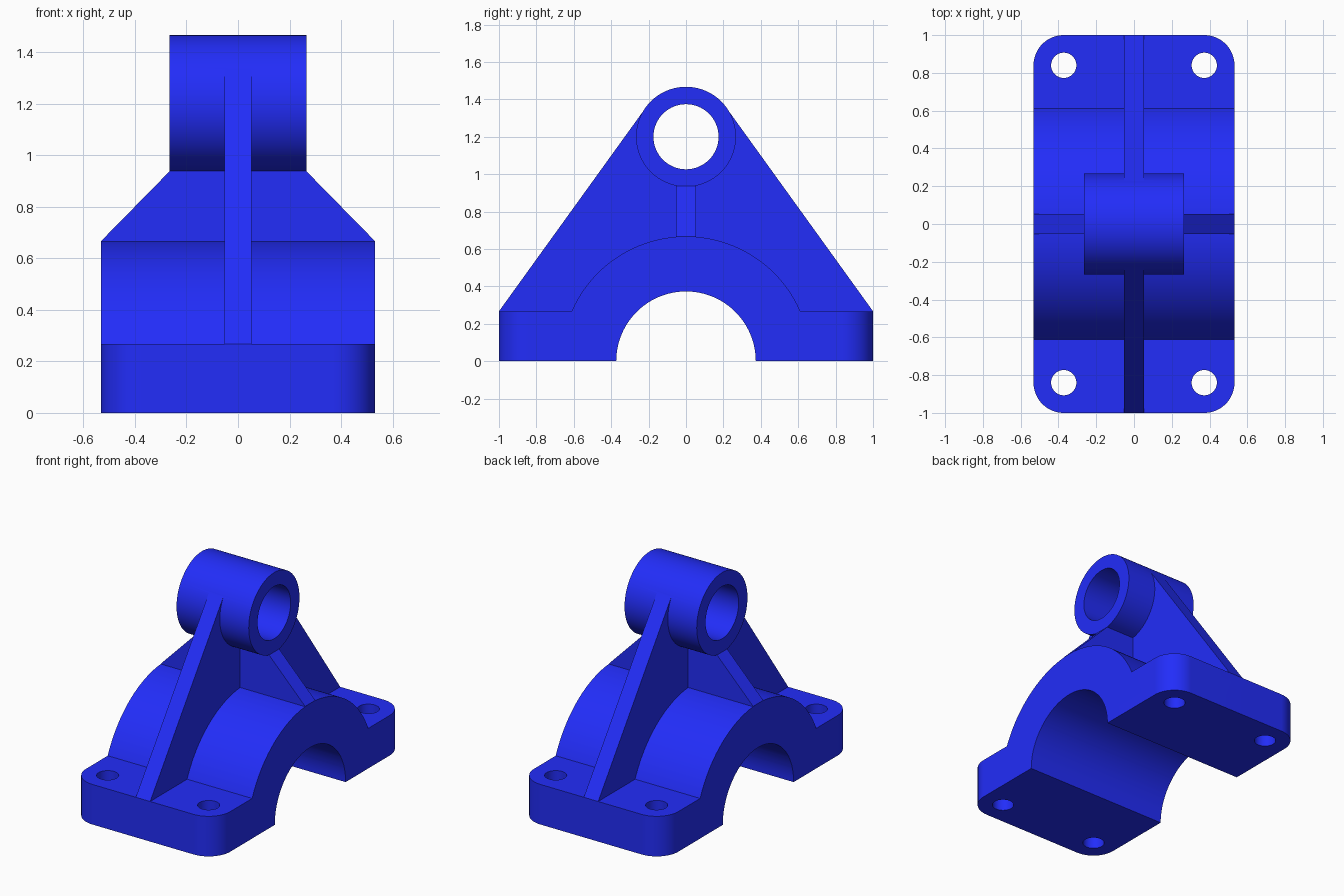
import bpy, bmesh
from math import pi, sin, cos, acos, atan2, hypot, sqrt

if "Cube" in bpy.data.objects:
    bpy.data.objects.remove(bpy.data.objects["Cube"])

W, L, BASE_H = 0.532, 1.0, 0.267     # half width, half length, base thickness
BOSS_Z, BOSS_R, BOSS_BORE, BOSS_W = 1.2, 0.267, 0.174, 0.266
SADDLE_R, SADDLE_BORE = 0.667, 0.373
RIB = 0.053                           # half thickness of the ribs

blue = bpy.data.materials.new("blue")
blue.diffuse_color = (0.016, 0.026, 0.95, 1)
blue.use_nodes = True
blue.node_tree.nodes["Principled BSDF"].inputs["Base Color"].default_value = blue.diffuse_color


def prism(name, pts, axis, lo, hi):
    """Extrude a 2D profile along an axis (x: pts are yz, y: xz, z: xy)."""
    place = {"x": lambda a, b, t: (t, a, b),
             "y": lambda a, b, t: (a, t, b),
             "z": lambda a, b, t: (a, b, t)}[axis]
    bm = bmesh.new()
    ends = [[bm.verts.new(place(a, b, t)) for a, b in pts] for t in (lo, hi)]
    for ring in ends:
        bm.faces.new(ring)
    n = len(pts)
    for i in range(n):
        j = (i + 1) % n
        bm.faces.new((ends[0][i], ends[0][j], ends[1][j], ends[1][i]))
    bmesh.ops.recalc_face_normals(bm, faces=bm.faces)
    me = bpy.data.meshes.new(name)
    bm.to_mesh(me)
    bm.free()
    ob = bpy.data.objects.new(name, me)
    bpy.context.collection.objects.link(ob)
    me.materials.append(blue)
    return ob


def arc(cx, cy, r, a0, a1, n):
    return [(cx + r * cos(a0 + (a1 - a0) * i / n),
             cy + r * sin(a0 + (a1 - a0) * i / n)) for i in range(n + 1)]


def circle(cx, cy, r, n=96):
    return arc(cx, cy, r, 0, 2 * pi, n)[:-1]


def boolean(target, tool, operation):
    mod = target.modifiers.new("bool", "BOOLEAN")
    mod.operation, mod.object, mod.solver = operation, tool, "EXACT"
    bpy.context.view_layer.objects.active = target
    bpy.ops.object.modifier_apply(modifier=mod.name)
    bpy.data.objects.remove(tool, do_unlink=True)


# Base plate with rounded corners
R = 0.16
outline = []
for k, (sx, sy) in enumerate([(1, 1), (-1, 1), (-1, -1), (1, -1)]):
    outline += arc(sx * (W - R), sy * (L - R), R, k * pi / 2, (k + 1) * pi / 2, 16)
bracket = prism("bearing_bracket", outline, "z", 0, BASE_H)

# Arched saddle, sunk into the base
a = atan2(0.1, sqrt(SADDLE_R ** 2 - 0.01))
saddle = prism("saddle", arc(0, 0, SADDLE_R, a, pi - a, 80), "x", -W, W)

# Pivot boss
boss = prism("boss", circle(0, BOSS_Z, BOSS_R), "x", -BOSS_W, BOSS_W)

# Long rib, tangent to the boss (top pulled just inside it for a clean union)
dz = BASE_H - BOSS_Z
t = atan2(dz, L) + acos(BOSS_R / hypot(L, dz))
ty, tz = 0.995 * BOSS_R * cos(t), BOSS_Z + 0.995 * BOSS_R * sin(t)
long_rib = prism("long_rib", [(-L, BASE_H), (-0.9, 0.1), (0.9, 0.1), (L, BASE_H),
                              (ty, tz), (-ty, tz)], "x", -RIB, RIB)

# Cross rib between saddle and boss
half = [(0.5, 0.5), (W, 0.667), (BOSS_W - 0.001, 0.939), (0.25, 1.0)]
cross_rib = prism("cross_rib", half + [(-x, z) for x, z in reversed(half)],
                  "y", -RIB, RIB)

for part in (saddle, long_rib, cross_rib, boss):
    boolean(bracket, part, "UNION")

# Shaft bore, pivot bore and bolt holes
cutters = [prism("shaft_bore", circle(0, 0, SADDLE_BORE), "x", -1, 1),
           prism("pivot_bore", circle(0, BOSS_Z, BOSS_BORE), "x", -1, 1)]
cutters += [prism("bolt_hole", circle(sx * 0.372, sy * 0.84, 0.067, 48), "z", -0.1, 0.5)
            for sx in (-1, 1) for sy in (-1, 1)]
for cutter in cutters:
    boolean(bracket, cutter, "DIFFERENCE")

# Smooth curved walls, keep flat faces flat
bpy.ops.object.select_all(action="DESELECT")
bracket.select_set(True)
bpy.context.view_layer.objects.active = bracket
bpy.ops.object.shade_smooth_by_angle(angle=pi / 9)
wn = bracket.modifiers.new("weighted_normals", "WEIGHTED_NORMAL")
wn.keep_sharp = True
